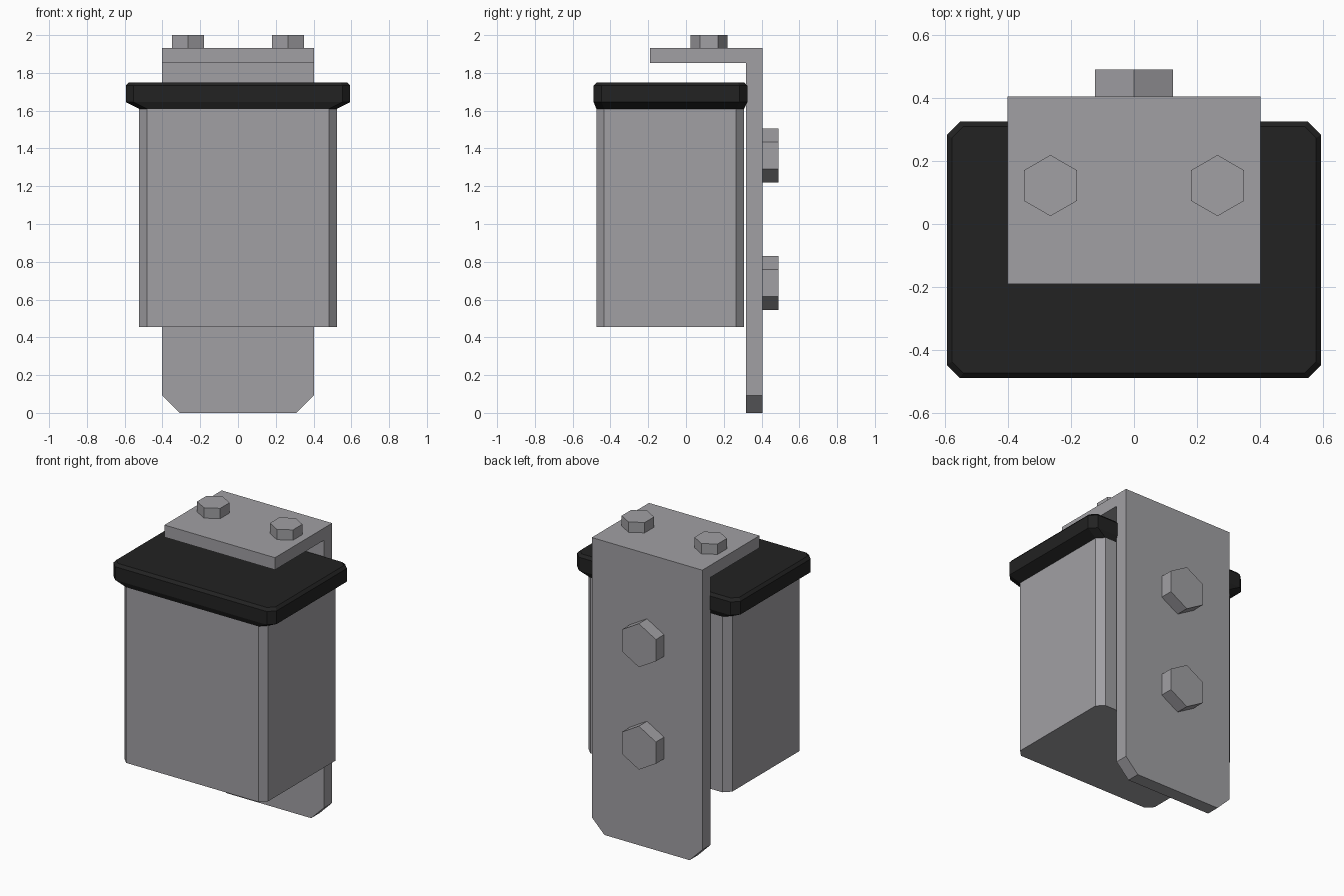
import bpy, bmesh, math
from mathutils import Matrix

if "Cube" in bpy.data.objects:
    bpy.data.objects.remove(bpy.data.objects["Cube"])


def material(name, rgb):
    m = bpy.data.materials.new(name)
    m.diffuse_color = (*rgb, 1)
    m.use_nodes = True
    m.node_tree.nodes["Principled BSDF"].inputs["Base Color"].default_value = m.diffuse_color
    return m


METAL = material("grey_metal", (0.355, 0.35, 0.37))
BLACK = material("black_rubber", (0.016, 0.016, 0.016))


def finish(bm, name, mat):
    bmesh.ops.recalc_face_normals(bm, faces=bm.faces[:])
    me = bpy.data.meshes.new(name)
    bm.to_mesh(me)
    bm.free()
    me.materials.append(mat)
    ob = bpy.data.objects.new(name, me)
    bpy.context.collection.objects.link(ob)
    return ob


def outline(hx, y0, y1, c, z):
    """Rectangle with cut corners, at height z."""
    return [(-hx + c, y0, z), (hx - c, y0, z), (hx, y0 + c, z), (hx, y1 - c, z),
            (hx - c, y1, z), (-hx + c, y1, z), (-hx, y1 - c, z), (-hx, y0 + c, z)]


def loft(name, rings, mat):
    """Solid through a stack of matching rings, capped at both ends."""
    bm = bmesh.new()
    vs = [[bm.verts.new(p) for p in r] for r in rings]
    n = len(rings[0])
    for a, b in zip(vs, vs[1:]):
        for i in range(n):
            j = (i + 1) % n
            bm.faces.new((a[i], a[j], b[j], b[i]))
    bm.faces.new(vs[0])
    bm.faces.new(vs[-1])
    return finish(bm, name, mat)


def hex_bolt(name, radius, height, loc, rot):
    """Bolt head centred on loc, axis along local z."""
    bm = bmesh.new()
    bmesh.ops.create_cone(bm, cap_ends=True, segments=6, radius1=radius,
                          radius2=radius, depth=height,
                          matrix=Matrix.Translation(loc) @ rot)
    return finish(bm, name, METAL)


# Canister body
loft("canister_body", [outline(0.523, -0.475, 0.308, 0.042, z) for z in (0.455, 1.65)], METAL)

# Lid, tapering down to the body and bevelled on top
loft("lid", [outline(0.523, -0.475, 0.308, 0.042, 1.61),
             outline(0.594, -0.489, 0.325, 0.042, 1.645),
             outline(0.594, -0.489, 0.325, 0.042, 1.732),
             outline(0.578, -0.473, 0.309, 0.036, 1.75)], BLACK)

# L-shaped bracket with cut bottom corners
profile = [(0.318, 0), (0.405, 0), (0.405, 1.932), (-0.19, 1.932), (-0.19, 1.852), (0.318, 1.852)]
bracket = loft("bracket", [[(x, y, z) for y, z in profile] for x in (-0.402, 0.402)], METAL)
bm = bmesh.new()
bm.from_mesh(bracket.data)
corners = [e for e in bm.edges
           if all(v.co.z < 0.01 for v in e.verts)
           and abs(e.verts[0].co.x - e.verts[1].co.x) < 0.01]
bmesh.ops.bevel(bm, geom=corners, offset=0.092, segments=1, affect='EDGES')
bm.to_mesh(bracket.data)
bm.free()

# Small bolts on the top flange, points along y
for side, x in (("left", -0.265), ("right", 0.265)):
    hex_bolt("top_bolt_" + side, 0.097, 0.08, (x, 0.122, 1.96), Matrix.Identity(4))

# Large bolts on the back plate, points along z
for side, z in (("upper", 1.362), ("lower", 0.688)):
    hex_bolt("back_bolt_" + side, 0.143, 0.1, (0, 0.44, z), Matrix.Rotation(math.pi / 2, 4, 'X'))
